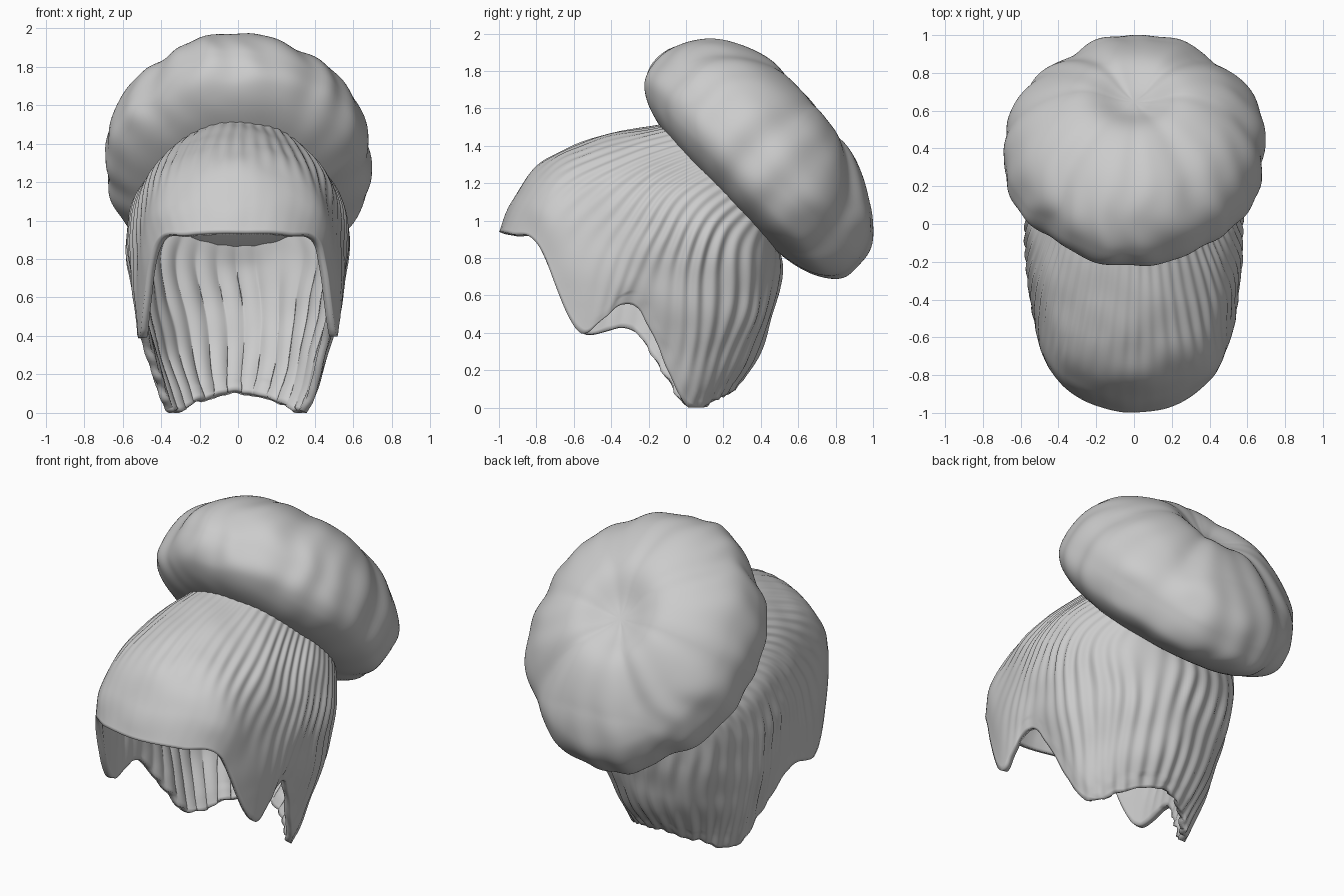
import bpy, bmesh, math
from mathutils import Vector, noise

cube = bpy.data.objects.get("Cube")
if cube:
    bpy.data.objects.remove(cube)

# One matte grey for all the hair
grey = bpy.data.materials.new("hair grey")
grey.use_nodes = True
grey.diffuse_color = (0.6, 0.6, 0.6, 1)
bsdf = grey.node_tree.nodes["Principled BSDF"]
bsdf.inputs["Base Color"].default_value = grey.diffuse_color
bsdf.inputs["Roughness"].default_value = 0.8


def make_object(name, bm):
    mesh = bpy.data.meshes.new(name)
    bmesh.ops.recalc_face_normals(bm, faces=bm.faces)
    bm.to_mesh(mesh)
    bm.free()
    obj = bpy.data.objects.new(name, mesh)
    bpy.context.collection.objects.link(obj)
    mesh.materials.append(grey)
    bpy.ops.object.select_all(action="DESELECT")
    obj.select_set(True)
    bpy.context.view_layer.objects.active = obj
    bpy.ops.object.shade_smooth_by_angle(angle=math.radians(60))
    return obj


def spline(a, b, c, d, t):
    return b + 0.5 * t * (c - a + t * (2 * a - 5 * b + 4 * c - d + t * (3 * (b - c) + d - a)))


def along(points, t):
    """Point on an open smooth curve, t from 0 to 1."""
    last = len(points) - 1
    i = min(int(t * last), last - 1)
    pts = [2 * points[0] - points[1]] + points + [2 * points[-1] - points[-2]]
    return spline(*pts[i:i + 4], t * last - i)


def around(rows, s):
    """Strand between neighbouring guide strands of the closed loop."""
    i = int(s)
    near = [rows[(i + k) % len(rows)] for k in (-1, 0, 1, 2)]
    return [spline(*p, s - i) for p in zip(*near)]


# Guide strands from the gather down to the hem, from brow round to nape
half = [
    [(0, -.06, 1.53), (0, -.43, 1.46), (0, -.76, 1.32), (0, -.93, 1.11), (0, -1, .94)],
    [(.17, -.03, 1.5), (.22, -.42, 1.41), (.26, -.7, 1.29), (.29, -.85, 1.11), (.26, -.94, .93)],
    [(.3, .03, 1.42), (.4, -.33, 1.31), (.44, -.57, 1.18), (.46, -.71, 1.02), (.43, -.79, .87)],
    [(.37, .1, 1.33), (.49, -.2, 1.19), (.54, -.36, .96), (.54, -.47, .68), (.51, -.57, .41)],
    [(.42, .19, 1.24), (.54, -.02, 1.1), (.57, -.12, .9), (.55, -.2, .7), (.51, -.28, .55)],
    [(.42, .32, 1.11), (.53, .18, .95), (.54, .1, .7), (.48, .04, .35), (.37, 0, .01)],
    [(.33, .43, .97), (.38, .39, .8), (.35, .35, .52), (.3, .25, .25), (.22, .17, .05)],
    [(0, .48, .9), (0, .51, .74), (0, .46, .5), (0, .39, .28), (0, .26, .1)],
]
guides = [[Vector(p) for p in row] for row in half]
mirrored = [[Vector((-p.x, p.y, p.z)) for p in row] for row in guides[1:-1]]
mirrored[3][-1].z = 0.41          # the notch is shallower on this side
guides += mirrored[::-1]

# Cap: loft through the guide strands, then comb ridges into it
STEPS, ROWS = 28, 48
count = STEPS * len(guides)
bm = bmesh.new()
grid = []
for i in range(count):
    strand = around(guides, i / STEPS)
    grid.append([bm.verts.new(along(strand, j / ROWS)) for j in range(ROWS + 1)])
for i in range(count):
    a, b = grid[i], grid[(i + 1) % count]
    for j in range(ROWS):
        bm.faces.new((a[j], a[j + 1], b[j + 1], b[j]))
bmesh.ops.recalc_face_normals(bm, faces=bm.faces)
bm.normal_update()
for i, column in enumerate(grid):
    for j, v in enumerate(column):
        t, s = j / ROWS, i / STEPS
        brow = max(0, -v.co.y) * t
        fade = min(1, 0.25 + 2 * t) * (1 - 0.5 * t ** 6)
        wave = math.sin(s * 7 * math.pi + 4 * noise.noise(v.co * 1.8))
        size = 0.007 * fade * max(0.05, 1 - 2 * brow) * (1 + noise.noise(v.co * 3))
        v.co += v.normal * (size * wave + 0.01 * noise.noise(v.co * 5))
        if t > 0.9 and v.co.y > -0.6:
            v.co.z = max(0, v.co.z + 0.015 * noise.noise(v.co * 14))
cap = make_object("hair_cap", bm)
shell = cap.modifiers.new("thickness", "SOLIDIFY")
shell.thickness = 0.04
shell.offset = -1

# Bun: lobed cushion tilted up and back, flatter underneath, dimpled at its outer pole
out = Vector((0, 0.722, 0.692))
down = Vector((0, 0.692, -0.722))
side = Vector((1, 0, 0))
center = 1.2 * out - 0.68 * down


def crease(angle, where, width):
    gap = (angle - where + math.pi) % (2 * math.pi) - math.pi
    return math.exp(-(gap / width) ** 2)


# Angles run from the lower edge (0) round by +x to the top (pi)
creases = [(-0.6, 0.18, 0.06), (0.75, 0.16, 0.05), (2.6, 0.2, 0.03), (-2.45, 0.2, 0.035),
           (-1.5, 0.14, 0.02), (1.65, 0.15, 0.025), (math.pi, 0.12, 0.015),
           (-1, 0.35, 0.03), (0, 0.3, 0.015)]
bm = bmesh.new()
bmesh.ops.create_uvsphere(bm, u_segments=192, v_segments=80, radius=1)
for v in bm.verts:
    x, y, z = v.co
    ring = math.hypot(x, y)
    angle = math.atan2(x, y)
    lobes = sum(d * crease(angle, a, w) for a, w, d in creases)
    pleats = math.sin(angle * 19 + 3 * noise.noise(v.co * 1.5))
    swell = 1.01 - lobes * min(1, ring * 1.5) + 0.007 * pleats * ring
    swell += 0.02 * noise.noise(v.co * 2.2)
    if z > 0:
        wide = ring ** 0.8
        height = 0.45 * z * (1 - 0.16 * min(1, max(0, 1.5 * y)))
        height -= 0.1 * math.exp(-(ring / 0.2) ** 2) + 0.9 * lobes * z * ring
    else:
        wide = ring ** 0.6
        height = -0.285 * abs(z) ** 0.7
    radial = Vector((x, y)) / max(ring, 1e-6) * wide * swell
    v.co = center + side * 0.69 * radial.x + down * 0.77 * radial.y + out * height
make_object("hair_bun", bm)
